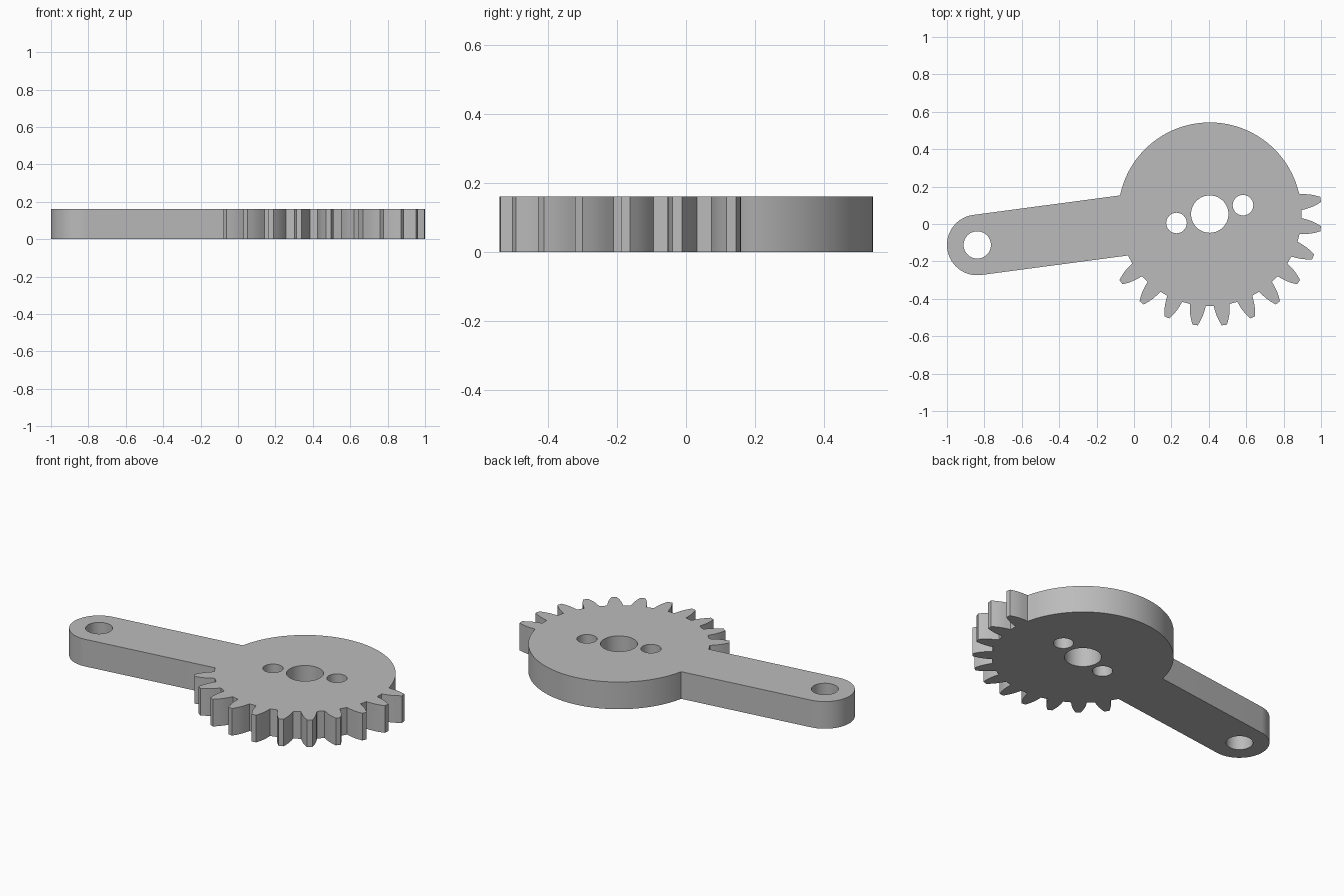
import bpy, bmesh
from math import radians, degrees, asin, sin, cos, pi
from mathutils import Vector, Matrix

if "Cube" in bpy.data.objects:
    bpy.data.objects.remove(bpy.data.objects["Cube"])

THICK = 0.162
HUB, HUB_R = Vector((0.405, 0.053)), 0.49
END, END_R = Vector((-0.838, -0.112)), 0.162
ARM_ANGLE = 187.55                      # direction from hub to arm end
# tooth flank: radius from hub, half width
FLANK = [(0.49, 0.043), (0.52, 0.039), (0.545, 0.034), (0.57, 0.026), (0.598, 0.014)]


def arc(center, radius, start, stop, steps):
    """Points along an arc, angles in degrees."""
    angles = [radians(start + (stop - start) * i / steps) for i in range(steps + 1)]
    return [center + radius * Vector((cos(a), sin(a))) for a in angles]


def tooth(angle):
    """One gear tooth, walked clockwise over its tip."""
    turn = Matrix.Rotation(radians(angle), 2)
    side = [Vector((r, w)) for r, w in FLANK]
    other = [Vector((p.x, -p.y)) for p in reversed(side)]
    return [HUB + turn @ p for p in side + other]


# Outline: plain rim, toothed sector, then round arm end
spread = degrees(asin(END_R / HUB_R))
tooth_half = degrees(asin(FLANK[0][1] / HUB_R))
outline = arc(HUB, HUB_R, ARM_ANGLE - spread, 7.5 + tooth_half + 1, 60)
for i in range(11):
    outline += tooth(7.5 - 15 * i)
outline += arc(HUB, HUB_R, -142.5 - tooth_half - 1, ARM_ANGLE + spread - 360, 3)
outline += arc(END, END_R, ARM_ANGLE + 90, ARM_ANGLE - 90, 40)

# Bores: shaft, two pin holes, arm pivot
pin = 0.184 * Vector((cos(radians(15)), sin(radians(15))))
holes = [(HUB, 0.1), (HUB + pin, 0.055), (HUB - pin, 0.055), (END, 0.073)]
loops = [outline] + [arc(c, r, 0, 360, 48)[:-1] for c, r in holes]

# Filled profile extruded to a plate
curve = bpy.data.curves.new("lever_profile", "CURVE")
curve.dimensions = "2D"
curve.fill_mode = "BOTH"
curve.extrude = THICK / 2
for loop in loops:
    spline = curve.splines.new("POLY")
    spline.points.add(len(loop) - 1)
    spline.use_cyclic_u = True
    for point, co in zip(spline.points, loop):
        point.co = (co.x, co.y, 0, 1)
profile = bpy.data.objects.new("lever_profile", curve)
bpy.context.collection.objects.link(profile)
bpy.context.view_layer.update()
mesh = bpy.data.meshes.new_from_object(
    profile.evaluated_get(bpy.context.evaluated_depsgraph_get()))
bpy.data.objects.remove(profile)

# Weld caps to walls and rest the plate on the ground
bm = bmesh.new()
bm.from_mesh(mesh)
bmesh.ops.remove_doubles(bm, verts=bm.verts, dist=0.0002)
bmesh.ops.translate(bm, verts=bm.verts, vec=(0, 0, THICK / 2))
bmesh.ops.recalc_face_normals(bm, faces=bm.faces)
bm.to_mesh(mesh)
bm.free()

lever = bpy.data.objects.new("sector_gear_lever", mesh)
bpy.context.collection.objects.link(lever)

grey = bpy.data.materials.new("plain grey")
grey.use_nodes = True
grey.diffuse_color = (0.5, 0.5, 0.5, 1)
grey.node_tree.nodes["Principled BSDF"].inputs["Base Color"].default_value = (0.5, 0.5, 0.5, 1)
mesh.materials.clear()
mesh.materials.append(grey)

bpy.context.view_layer.objects.active = lever
lever.select_set(True)
bpy.ops.object.shade_smooth_by_angle(angle=radians(30))
